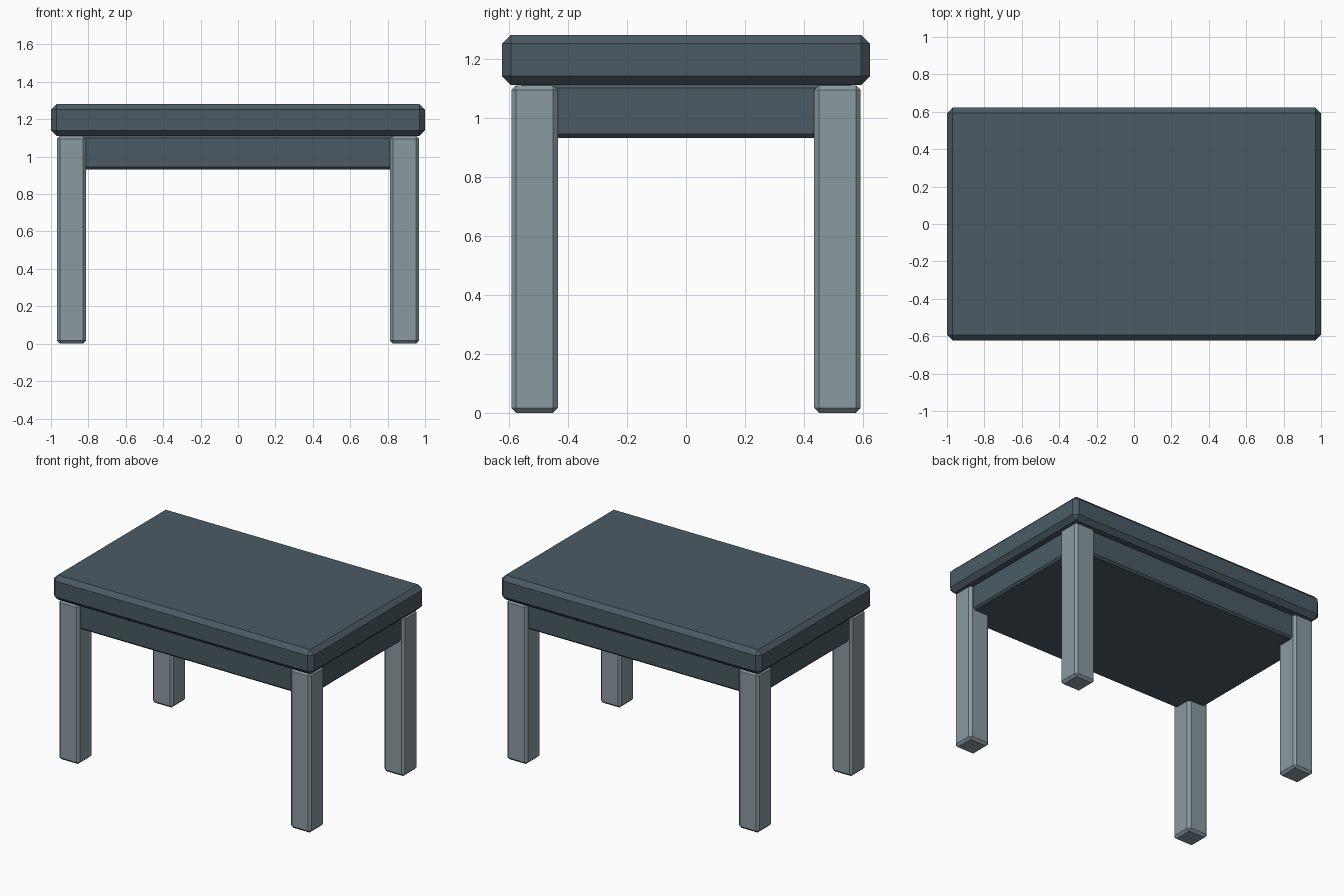
import bpy

if "Cube" in bpy.data.objects:
    bpy.data.objects.remove(bpy.data.objects["Cube"])


def make_material(name, rgb):
    mat = bpy.data.materials.new(name)
    mat.diffuse_color = (*rgb, 1.0)
    mat.use_nodes = True
    mat.node_tree.nodes["Principled BSDF"].inputs["Base Color"].default_value = mat.diffuse_color
    return mat


dark_slate = make_material("dark slate", (0.069, 0.105, 0.127))
pale_slate = make_material("pale slate", (0.254, 0.328, 0.361))


def bevelled_box(name, centre, size, bevel, mat):
    """Flat-shaded box with a single-segment chamfer on every edge."""
    bpy.ops.mesh.primitive_cube_add(size=1, location=centre)
    box = bpy.context.object
    box.name = name
    box.scale = size
    bpy.ops.object.transform_apply(location=False, rotation=False, scale=True)
    mod = box.modifiers.new("chamfer", 'BEVEL')
    mod.width = bevel
    mod.segments = 1
    mod.limit_method = 'NONE'
    box.data.materials.append(mat)
    return box


# Table top and the solid apron block beneath it
bevelled_box("table_top", (0, 0, 1.196), (2.0, 1.246, 0.17), 0.03, dark_slate)
bevelled_box("apron", (0, 0, 1.0225), (1.886, 1.134, 0.181), 0.013, dark_slate)

# Four square legs, one per corner
for y_name, sy in (("front", -1), ("back", 1)):
    for x_name, sx in (("left", -1), ("right", 1)):
        bevelled_box(f"{y_name}_{x_name}_leg",
                     (sx * 0.89, sy * 0.513, 0.555),
                     (0.157, 0.157, 1.11), 0.016, pale_slate)
